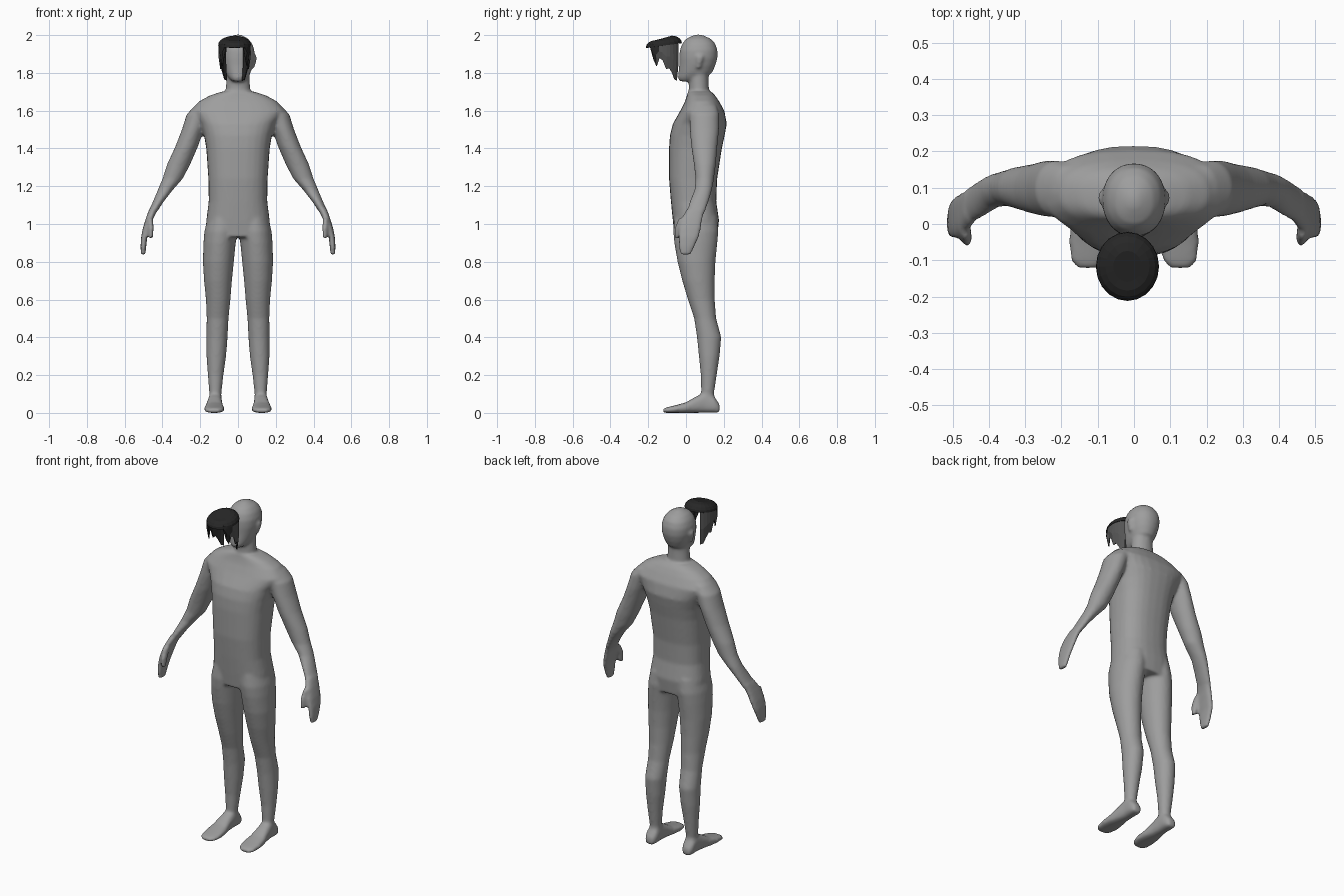
import bpy, bmesh, math
from mathutils import Vector

if "Cube" in bpy.data.objects:
    bpy.data.objects.remove(bpy.data.objects["Cube"])


def material(name, value):
    m = bpy.data.materials.new(name)
    m.use_nodes = True
    col = (value, value, value, 1)
    m.diffuse_color = col
    m.node_tree.nodes["Principled BSDF"].inputs["Base Color"].default_value = col
    return m


skin = material("skin grey", 0.34)
dark = material("hair black", 0.02)
soft = material("hair charcoal", 0.09)


def power(v, n):
    return math.copysign(abs(v) ** (2 / n), v)


def loft(bm, rings, upright=False, n=2.0, flip=1, sides=28):
    """Rings are (position, low x, high x, low, high) of each cross-section."""
    loops = []
    for p, x0, x1, a0, a1 in rings:
        loop = []
        for i in range(sides):
            t = math.tau * i / sides
            x = flip * ((x0 + x1) / 2 + (x1 - x0) / 2 * power(math.cos(t), n))
            a = (a0 + a1) / 2 + (a1 - a0) / 2 * power(math.sin(t), n)
            loop.append(bm.verts.new((x, p, a) if upright else (x, a, p)))
        loops.append(loop)
    faces = [bm.faces.new((a[i], a[(i + 1) % sides], b[(i + 1) % sides], b[i]))
             for a, b in zip(loops, loops[1:]) for i in range(sides)]
    faces += [bm.faces.new(loops[0]), bm.faces.new(loops[-1])]
    bmesh.ops.recalc_face_normals(bm, faces=faces)


def finish(bm, name, mats):
    mesh = bpy.data.meshes.new(name)
    bm.to_mesh(mesh)
    bm.free()
    for m in mats:
        mesh.materials.append(m)
    ob = bpy.data.objects.new(name, mesh)
    bpy.context.collection.objects.link(ob)
    return ob


body = bmesh.new()

# Torso: height, half width, front, back
torso = [(.93, .17, -.06, .165), (1.02, .168, -.07, .175), (1.12, .155, -.08, .16),
         (1.24, .157, -.09, .165), (1.4, .168, -.09, .19), (1.47, .18, -.085, .205),
         (1.53, .2, -.07, .216), (1.6, .25, -.03, .203), (1.65, .205, -.005, .175),
         (1.68, .15, .005, .155), (1.7, .09, .01, .135)]
loft(body, [(z, -w, w, f, b) for z, w, f, b in torso], n=2.5)

# Neck and head
neck = [(1.64, .085, .01, .15), (1.7, .066, .015, .122), (1.76, .062, .015, .12), (1.82, .06, .02, .12)]
loft(body, [(z, -w, w, f, b) for z, w, f, b in neck])
head = [(1.755, .03, -.035, .03), (1.775, .05, -.043, .09), (1.8, .066, -.04, .138),
        (1.84, .079, -.036, .156), (1.88, .087, -.036, .167), (1.92, .087, -.033, .167),
        (1.955, .075, -.02, .155), (1.98, .055, 0, .132), (1.995, .03, .03, .1), (2.003, .01, .05, .08)]
loft(body, [(z, -w, w, f, b) for z, w, f, b in head], n=2.15)

leg = [(.04, .085, .155, .08, .165), (.1, .088, .152, .08, .148), (.2, .077, .16, .078, .163),
       (.3, .063, .167, .068, .178), (.4, .055, .168, .058, .187), (.5, .05, .166, .043, .16),
       (.6, .04, .17, .01, .152), (.7, .032, .18, -.02, .152), (.8, .022, .186, -.045, .156),
       (.9, .012, .183, -.062, .166), (.96, .002, .178, -.068, .172), (1.04, 0, .16, -.06, .165)]
foot = [(-.122, .1, .155, 0, .022), (-.1, .078, .175, 0, .03), (-.05, .07, .18, 0, .042),
        (0, .075, .175, 0, .056), (.05, .083, .165, 0, .085), (.1, .085, .158, 0, .11),
        (.15, .085, .157, 0, .085), (.178, .098, .147, .0, .045)]
arm = [(1.63, .14, .225, .03, .16), (1.58, .15, .272, .018, .175), (1.5, .18, .297, .02, .175),
       (1.41, .212, .332, .028, .166), (1.315, .253, .376, .042, .158), (1.24, .292, .4, .05, .148),
       (1.18, .345, .425, .045, .138), (1.12, .392, .45, .02, .12), (1.06, .432, .476, .0, .1)]
hand = [(1.08, .424, .47, .005, .1), (1.03, .448, .488, -.025, .088), (.98, .465, .503, -.038, .08),
        (.93, .48, .513, -.04, .068), (.88, .486, .516, -.038, .045), (.838, .49, .514, -.03, .025)]
thumb = [(1.03, .45, .48, -.04, .02), (.98, .446, .475, -.06, -.015), (.925, .45, .474, -.06, -.03)]
for s in (1, -1):
    loft(body, leg, flip=s)
    loft(body, foot, upright=True, n=2.6, flip=s)
    loft(body, arm, flip=s)
    loft(body, hand, n=2.4, flip=s)
    loft(body, thumb, flip=s)
    loft(body, [(1.825, .075, .086, .055, .075), (1.85, .075, .095, .055, .085),
                (1.89, .08, .102, .055, .093)], flip=s)

# Fuse the limbs into one smooth skin
body = finish(body, "body", [skin])
fuse = body.modifiers.new("fuse", 'REMESH')
fuse.mode = 'VOXEL'
fuse.voxel_size = .0085
fuse.use_smooth_shade = True
relax = body.modifiers.new("relax", 'SMOOTH')
relax.factor = .5
relax.iterations = 7
fused = bpy.data.meshes.new_from_object(body.evaluated_get(bpy.context.evaluated_depsgraph_get()))
body.modifiers.clear()
body.data = fused
for p in fused.polygons:
    p.use_smooth = True

# Hair, worn forward of the face
HX, HY, RX, RY = -.018, -.117, .087, .095


def around(angle, scale, z):
    return (HX + RX * scale * math.sin(angle), HY - RY * scale * math.cos(angle), z)


def shell(name, rows, angles, mats, closed):
    bm = bmesh.new()
    grid = [[bm.verts.new(around(a, s, z(a) if callable(z) else z)) for a in angles] for s, z in rows]
    count = len(angles) if closed else len(angles) - 1
    for r0, r1 in zip(grid, grid[1:]):
        for i in range(count):
            j = (i + 1) % len(angles)
            bm.faces.new((r0[i], r1[i], r1[j], r0[j]))
    if closed:
        bm.faces.new(grid[0])
    bmesh.ops.recalc_face_normals(bm, faces=bm.faces[:])
    ob = finish(bm, name, mats)
    return ob


# Cap with a drooping front fringe
turn = [math.tau * i / 20 for i in range(20)]
tilt = lambda drop: lambda a: drop - .012 * math.cos(a)
cap = shell("hair_cap", [(.45, tilt(1.985)), (.7, tilt(1.981)), (.88, tilt(1.971)),
                         (.98, tilt(1.958)), (1, tilt(1.945))], turn, [dark], True)
thick = cap.modifiers.new("thickness", 'SOLIDIFY')
thick.thickness = .006

# Side curtains with ragged tips, dark on the inside
tips = [1.925, 1.865, 1.835, 1.88, 1.865, 1.82, 1.825, 1.8, 1.765, 1.76]
for s, side in ((1, "left"), (-1, "right")):
    angles = [s * math.radians(38 + 12 * i) for i in range(len(tips))]
    low = dict(zip(angles, tips))
    mid = lambda a: 1.95 + (low[a] - 1.95) * .5
    curtain = shell("hair_curtain_" + side, [(.97, 1.952), (.99, mid), (.88, lambda a: low[a])],
                    angles, [soft, dark], False)
    bm = bmesh.new()
    bm.from_mesh(curtain.data)
    bmesh.ops.solidify(bm, geom=bm.faces[:], thickness=.005)
    bmesh.ops.recalc_face_normals(bm, faces=bm.faces[:])
    for f in bm.faces:
        c = f.calc_center_median()
        out = Vector((c.x - HX, c.y - HY, 0)).dot(f.normal)
        f.material_index = 1 if out < 0.02 or f.normal.y < -.35 else 0
    bm.to_mesh(curtain.data)
    bm.free()
